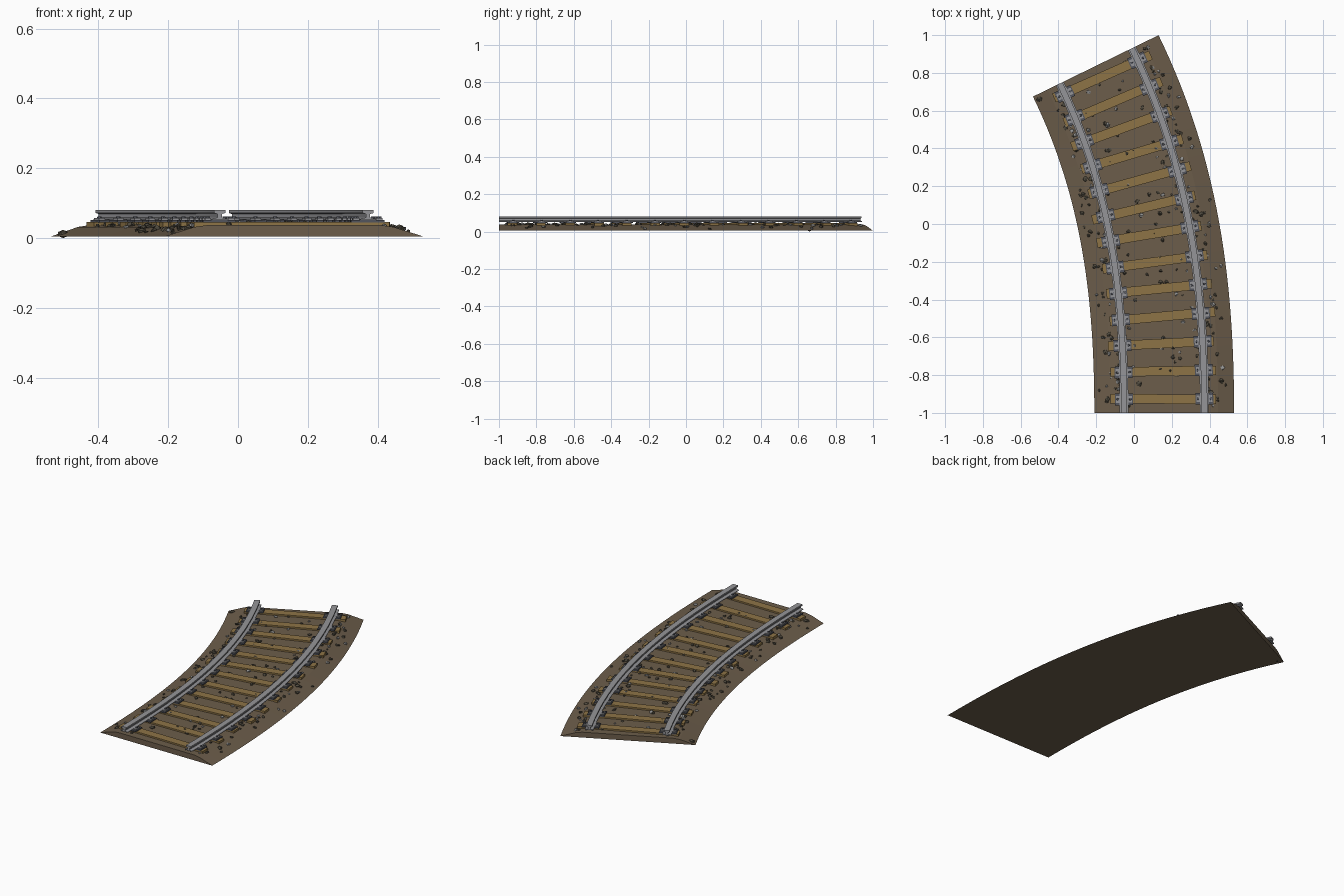
import bpy, bmesh, math, random
from mathutils import Matrix, Vector

if "Cube" in bpy.data.objects:
    bpy.data.objects.remove(bpy.data.objects["Cube"])

random.seed(4)


def material(name, rgb):
    m = bpy.data.materials.new(name)
    m.diffuse_color = (*rgb, 1)
    m.use_nodes = True
    m.node_tree.nodes["Principled BSDF"].inputs["Base Color"].default_value = m.diffuse_color
    return m


DIRT = material("dirt brown", (0.150, 0.110, 0.070))
WOOD = material("sleeper wood", (0.270, 0.175, 0.062))
STEEL = material("rail steel", (0.30, 0.30, 0.315))
IRON = material("dark iron", (0.085, 0.09, 0.11))
DARK_STONE = material("dark stone", (0.080, 0.070, 0.050))
GREY_STONE = material("grey stone", (0.30, 0.30, 0.295))


def track(t):
    """Centre line point and heading for t in 0..1."""
    x = 0.16 - 0.1895 * t ** 2 - 0.173 * t ** 3
    y = -1.0 + 1.837 * t
    slope = (0.379 * t + 0.519 * t ** 2) / 1.837
    return Vector((x, y, 0)), math.atan(slope)


def frame(t):
    p, a = track(t)
    return Matrix.Translation(p) @ Matrix.Rotation(a, 4, 'Z')


# Arc length lookup, so parts can be spaced evenly along the curve
STEPS = 400
lengths = [0.0]
for i in range(STEPS):
    a, b = track(i / STEPS)[0], track((i + 1) / STEPS)[0]
    lengths.append(lengths[-1] + (b - a).length)


def at(fraction):
    target = fraction * lengths[-1]
    return next(i for i, d in enumerate(lengths) if d >= target - 1e-6) / STEPS


def finish(name, bm, mat):
    bmesh.ops.recalc_face_normals(bm, faces=bm.faces[:])
    mesh = bpy.data.meshes.new(name)
    bm.to_mesh(mesh)
    bm.free()
    mesh.materials.append(mat)
    ob = bpy.data.objects.new(name, mesh)
    bpy.context.collection.objects.link(ob)
    return ob


def sweep(name, profile, mat, segments=28, offset=0.0):
    """Closed cross-section carried along the track, capped at both ends."""
    bm = bmesh.new()
    rings = []
    for i in range(segments + 1):
        m = frame(at(i / segments))
        rings.append([bm.verts.new(m @ Vector((u + offset, 0, z))) for u, z in profile])
    n = len(profile)
    for r, s in zip(rings, rings[1:]):
        for k in range(n):
            bm.faces.new((r[k], r[(k + 1) % n], s[(k + 1) % n], s[k]))
    bm.faces.new(rings[0])
    bm.faces.new(rings[-1])
    return finish(name, bm, mat)


def box(bm, m, centre, size):
    bmesh.ops.create_cube(bm, size=1, matrix=m @ Matrix.Translation(centre)
                          @ Matrix.Diagonal((*size, 1)))


def mirrored(half):
    return half + [(-u, z) for u, z in reversed(half)]


# Ballast bed
BED = [(0.37, 0.005), (0.285, 0.032), (0.25, 0.037)]
sweep("ballast_bed", mirrored(BED), DIRT)

# Two rails with foot, web and head
RAIL = mirrored([(0.023, 0.052), (0.023, 0.055), (0.006, 0.059),
                 (0.006, 0.069), (0.016, 0.072), (0.016, 0.081)])
GAUGE = 0.2125
for side, label in ((-1, "left"), (1, "right")):
    sweep(label + "_rail", RAIL, STEEL, offset=side * GAUGE)

# Sleepers with a plate, clips and bolts under each rail
sleepers, plates, clips, bolts = (bmesh.new() for _ in range(4))
COUNT = 13
for i in range(COUNT):
    m = frame(at(0.038 + 0.926 * i / (COUNT - 1)))
    wobble = Matrix.Translation((random.uniform(-0.01, 0.01), 0, 0)) \
        @ Matrix.Rotation(random.uniform(-0.02, 0.02), 4, 'Z')
    box(sleepers, m @ wobble, (0, 0, 0.032), (0.56, 0.05, 0.028))
    for side in (-1, 1):
        u = side * GAUGE
        box(plates, m, (u, 0, 0.049), (0.095, 0.062, 0.007))
        for d in (-0.033, 0.033):
            box(clips, m, (u + d, 0, 0.0545), (0.018, 0.036, 0.005))
            bmesh.ops.create_cone(bolts, cap_ends=True, segments=6, radius1=0.007,
                                  radius2=0.006, depth=0.007,
                                  matrix=m @ Matrix.Translation((u + d, 0, 0.059)))
finish("sleepers", sleepers, WOOD)
finish("rail_plates", plates, IRON)
finish("rail_clips", clips, STEEL)
finish("rail_bolts", bolts, IRON)


# Loose stones, thickest along the shoulders
def bed_height(u):
    u = abs(u)
    if u < 0.25:
        return 0.037
    if u < 0.285:
        return 0.037 - (u - 0.25) / 0.035 * 0.005
    return 0.032 - (u - 0.285) / 0.085 * 0.027


def stones(name, count, mat):
    bm = bmesh.new()
    for _ in range(count):
        if random.random() < 0.62:
            u = random.choice((-1, 1)) * min(0.345, max(0.13, random.gauss(0.265, 0.04)))
        else:
            u = random.uniform(-0.19, 0.19)
        m = frame(at(random.uniform(0.015, 0.985)))
        size = random.uniform(0.007, 0.015)
        turn = Matrix.Rotation(random.uniform(0, 6.28), 4, 'Z')
        shape = Matrix.Diagonal((size, size * random.uniform(0.6, 1), size * 0.6, 1))
        z = max(bed_height(u) + size * 0.2, size * 0.75)
        made = bmesh.ops.create_icosphere(
            bm, subdivisions=1, radius=1,
            matrix=m @ Matrix.Translation((u, 0, z)) @ turn @ shape)
        for v in made["verts"]:
            v.co += Vector([random.uniform(-0.2, 0.2) * size for _ in range(3)])
            v.co.z = max(v.co.z, 0.0)
    finish(name, bm, mat)


stones("dark_stones", 190, DARK_STONE)
stones("grey_stones", 90, GREY_STONE)

# One stone reaching the ground beside the far corner
bm = bmesh.new()
bmesh.ops.create_icosphere(bm, subdivisions=1, radius=1,
                           matrix=frame(0.985) @ Matrix.Translation((-0.345, 0, 0.012))
                           @ Matrix.Diagonal((0.018, 0.014, 0.012, 1)))
finish("corner_stone", bm, DARK_STONE)
